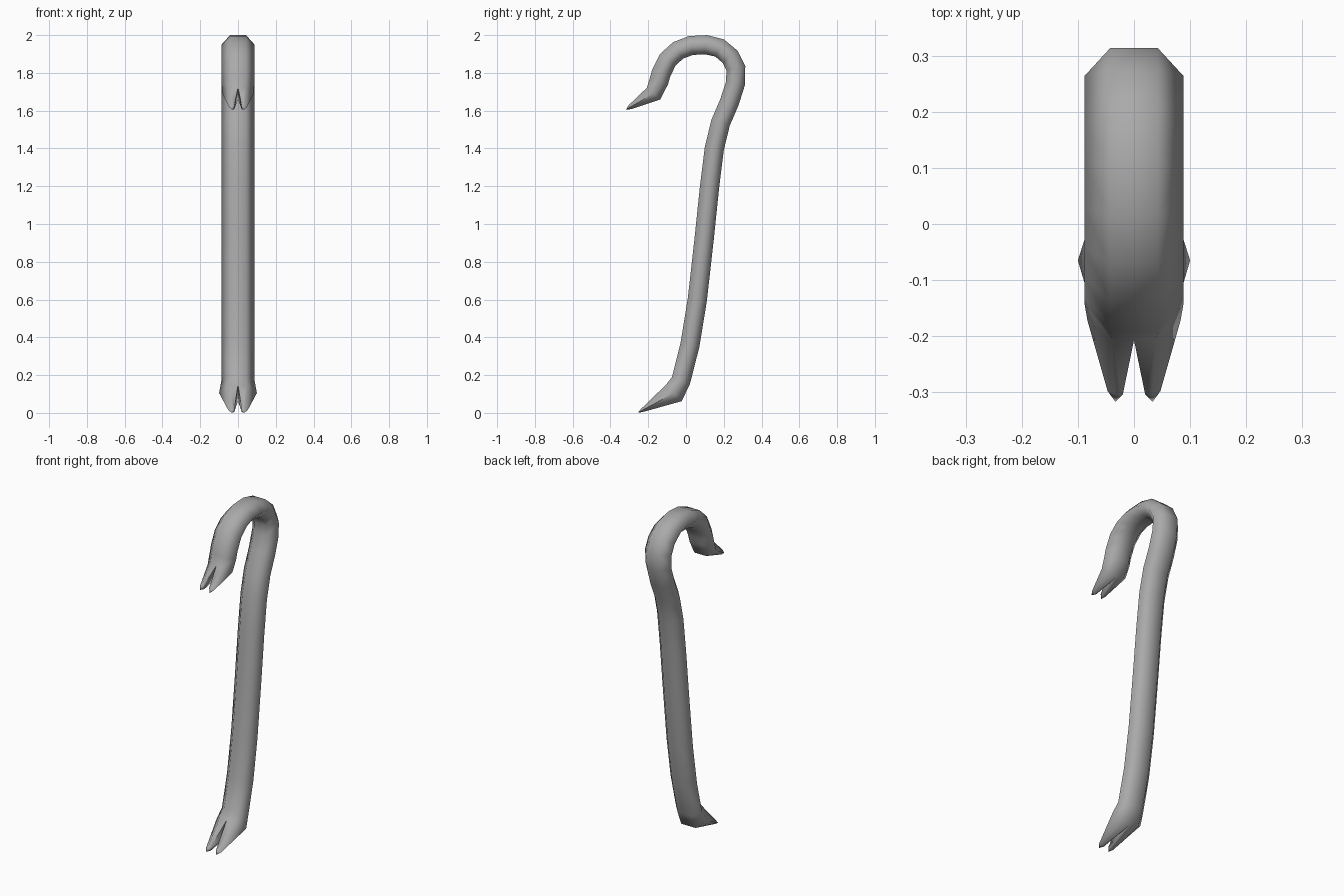
import bpy
import bmesh
from mathutils import Vector

cube = bpy.data.objects.get("Cube")
if cube:
    bpy.data.objects.remove(cube, do_unlink=True)

HALF_WIDTH = 0.088
HALF_DEPTH = 0.051

# Centre line in the side plane (y, z), from the foot claw to the hook claw
path = [Vector(p) for p in (
    (-.235, .012), (-.065, .105), (-.027, .17), (.021, .36), (.06, .6),
    (.096, .92), (.125, 1.2), (.15, 1.4), (.183, 1.536), (.23, 1.645),
    (.262, 1.745), (.264, 1.825), (.234, 1.885), (.178, 1.932),
    (.106, 1.949), (.026, 1.945), (-.042, 1.919), (-.096, 1.87),
    (-.132, 1.797), (-.143, 1.757), (-.172, 1.69), (-.298, 1.618))]
last = len(path) - 1

# Rings that differ from the plain bar: inner x, outer x, half depth
special = {
    0: (.02, .05, .009),
    1: (0, .1, .06),
    last - 1: (0, .083, .047),
    last: (.02, .047, .012),
}


def direction(i):
    """Direction of the bar at a point, averaged over its neighbours."""
    steps = [(path[j + 1] - path[j]).normalized()
             for j in (i - 1, i) if 0 <= j < last]
    return sum(steps, Vector((0, 0))).normalized()


def half_ring(bm, i):
    """Left half of the six-sided section, from outer ridge to inner ridge."""
    inner, outer, depth = special.get(i, (0, HALF_WIDTH, HALF_DEPTH))
    d = direction(i)
    normal = Vector((-d.y, d.x)) * depth
    middle = inner + (outer - inner) * .48
    section = ((inner, 1), (middle, 1), (outer, 0), (middle, -1), (inner, -1))
    verts = []
    for x, side in section:
        p = path[i] + normal * side
        verts.append(bm.verts.new((x, p.x, max(p.y, 0))))
    return verts


# Left half of the bar, with one prong of each claw
bm = bmesh.new()
rings = [half_ring(bm, i) for i in range(last + 1)]
for a, b in zip(rings, rings[1:]):
    for k in range(4):
        bm.faces.new((a[k], a[k + 1], b[k + 1], b[k]))

# Notch wall and pointed end of each prong
for end, root in ((0, 1), (last, last - 1)):
    a, b = rings[end], rings[root]
    bm.faces.new((a[0], a[4], b[4], b[0]))
    outward = direction(end) * (-1 if end == 0 else 1)
    point = path[end] + outward * .022
    tip = bm.verts.new((.033, point.x, max(point.y, 0)))
    for k in range(5):
        bm.faces.new((a[k], a[(k + 1) % 5], tip))
bmesh.ops.recalc_face_normals(bm, faces=bm.faces)

mesh = bpy.data.meshes.new("crowbar")
bm.to_mesh(mesh)
bm.free()
bar = bpy.data.objects.new("crowbar", mesh)
bpy.context.collection.objects.link(bar)

# Steel
steel = bpy.data.materials.new("grey steel")
steel.use_nodes = True
colour = (.4, .4, .4, 1)
steel.diffuse_color = colour
steel.node_tree.nodes["Principled BSDF"].inputs["Base Color"].default_value = colour
mesh.materials.append(steel)

# Mirror to the right half and smooth the bar, keeping the notches crisp
bpy.ops.object.select_all(action='DESELECT')
bar.select_set(True)
bpy.context.view_layer.objects.active = bar
mirror = bar.modifiers.new("mirror", 'MIRROR')
mirror.use_axis[0] = True
mirror.merge_threshold = .0005
bpy.ops.object.modifier_apply(modifier=mirror.name)
bpy.ops.object.shade_smooth_by_angle(angle=1.53)
